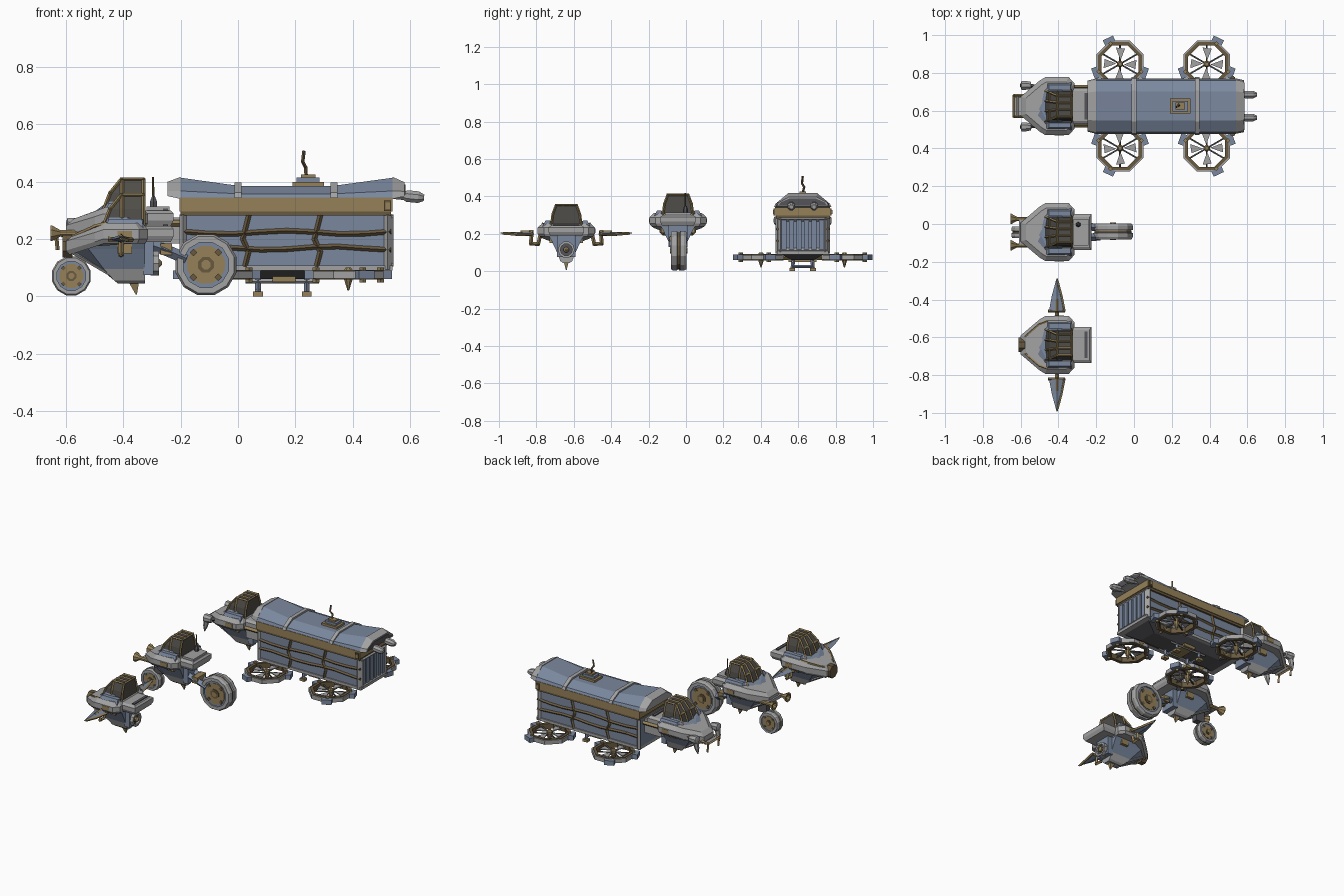
import bpy, bmesh
from math import sin, cos, pi, radians
from mathutils import Vector

if bpy.data.objects.get("Cube"):
    bpy.data.objects.remove(bpy.data.objects["Cube"])


def material(name, r, g, b):
    m = bpy.data.materials.new(name)
    m.use_nodes = True
    m.diffuse_color = (r, g, b, 1)
    m.node_tree.nodes["Principled BSDF"].inputs["Base Color"].default_value = (r, g, b, 1)
    return m


blue = material("slate blue", .195, .245, .34)
grey = material("light steel", .36, .36, .36)
bronze = material("bronze", .3, .22, .1)
brown = material("dark bronze", .14, .1, .05)
glass = material("smoked glass", .08, .075, .065)
dark = material("dark steel", .09, .09, .1)

origin = Vector()
SIDES = (("left", -1), ("right", 1))


def finish(name, bm, mat):
    bmesh.ops.recalc_face_normals(bm, faces=bm.faces)
    mesh = bpy.data.meshes.new(name)
    bm.to_mesh(mesh)
    bm.free()
    mesh.materials.append(mat)
    ob = bpy.data.objects.new(name, mesh)
    ob.location = origin
    bpy.context.collection.objects.link(ob)
    return ob


def loft(name, rings, mat, closed=False):
    """Skin a list of equal point rings; cap the ends unless closed."""
    bm = bmesh.new()
    rows = [[bm.verts.new(p) for p in ring] for ring in rings]
    pairs = list(zip(rows, rows[1:])) + ([(rows[-1], rows[0])] if closed else [])
    for a, b in pairs:
        for i in range(len(a)):
            j = (i + 1) % len(a)
            bm.faces.new((a[i], a[j], b[j], b[i]))
    if not closed:
        bm.faces.new(rows[0])
        bm.faces.new(rows[-1])
    return finish(name, bm, mat)


def rect(x0, x1, half, z, y=0):
    return [(x0, y - half, z), (x1, y - half, z), (x1, y + half, z), (x0, y + half, z)]


def box(name, x, y, z, mat):
    """Box from (low, high) pairs."""
    h = (y[1] - y[0]) / 2
    return loft(name, [rect(x[0], x[1], h, k, y[0] + h) for k in z], mat)


def lathe(name, centre, axis, profile, mat, n=8, closed=False):
    """Revolve (radius, height) pairs round an axis through centre."""
    q = Vector((0, 0, 1)).rotation_difference(Vector(axis))
    rings = [[Vector(centre) + q @ Vector((r * cos(2 * pi * (i + .5) / n), r * sin(2 * pi * (i + .5) / n), h))
              for i in range(n)] for r, h in profile]
    return loft(name, rings, mat, closed)


def bars(name, paths, r, mat):
    """Square bars along each path."""
    bm = bmesh.new()
    for path in paths:
        for a, b in zip(path, path[1:]):
            a, b = Vector(a), Vector(b)
            rot = Vector((0, 0, 1)).rotation_difference(b - a).to_matrix().to_4x4()
            rot.translation = (a + b) / 2
            bmesh.ops.create_cone(bm, cap_ends=True, segments=4, radius1=r, radius2=r,
                                  depth=(b - a).length + r, matrix=rot)
    return finish(name, bm, mat)


def mirrored(half):
    """Close a half outline across the centre line."""
    return [(x, -y, z) for x, y, z in half] + list(reversed(half))


# Shared cockpit pod: plan points are (x, y, droop towards the nose)
PLAN = [(-.6, .05, .04), (-.5, .135, .01), (-.47, .153, 0), (-.345, .153, 0), (-.315, .12, 0)]


def plan_ring(z, s, nose=0):
    return mirrored([(-.43 + (x + .43) * s + (nose if x < -.55 else 0), y * s, z - d) for x, y, d in PLAN])


def hull_ring(x, half, z, droop=0):
    return mirrored([(x, half * .5, z - droop), (x * .6 - .18, half, z), (-.325, half, z)])


def pod(kind):
    loft(kind + "_collar", [plan_ring(.185, .93), plan_ring(.2, 1), plan_ring(.233, 1), plan_ring(.256, .84)], grey)
    loft(kind + "_hood", [plan_ring(.25, .66), plan_ring(.276, .52, .03)], blue)
    loft(kind + "_lower_hull", [hull_ring(-.58, .1, .2, .04), hull_ring(-.57, .08, .165, .015), hull_ring(-.48, .047, .095)], blue)
    loft(kind + "_keel", [hull_ring(-.48, .047, .095), hull_ring(-.42, .032, .055), hull_ring(-.4, .02, .045)], grey)
    bars(kind + "_hull_ribs", [[(-.57, .045 * s, .15), (-.45, .035 * s, .08)] for s in (-1, 1)], .007, grey)
    box(kind + "_hull_back", (-.33, -.295), (-.05, .05), (.075, .19), blue)
    loft(kind + "_rear_deck", [rect(-.33, -.235, .085, .19), rect(-.33, -.225, .095, .21),
                               rect(-.33, -.225, .095, .235), rect(-.33, -.235, .08, .245)], grey)
    box(kind + "_deck_slot", (-.262, -.245), (-.07, .07), (.24, .251), dark)
    loft(kind + "_keel_fin", [rect(-.385, -.345, .014, .055), rect(-.357, -.353, .002, .006)], bronze)
    for side, s in SIDES:
        loft(kind + "_fairing_" + side, [rect(-.47, -.33, .022, .235, .108 * s),
                                         rect(-.45, -.335, .012, .27, .1 * s)], blue)
        box(kind + "_fairing_gap_" + side, (-.45, -.33), sorted((.078 * s, .09 * s)), (.24, .268), dark)
        box(kind + "_side_vent_" + side, (-.42, -.37), sorted((.12 * s, .155 * s)), (.205, .228), bronze)
        box(kind + "_hull_plate_" + side, (-.42, -.37), sorted((.06 * s, .09 * s)), (.15, .185), bronze)
    # glazed cabin with bars along its main edges
    levels = [(-.468, .08, .25), (-.447, .073, .305), (-.407, .055, .354)]
    halves = [[(x, h / 3, z), (x, h, z), (-.405, h, z), (-.33, h, z)] for x, h, z in levels]
    loft(kind + "_cabin_glass", [mirrored(half) for half in halves], glass)
    rings = [mirrored(half) for half in halves]
    paths = list(zip(*rings)) + [rings[2] + rings[2][:1], rings[1][:2], rings[1][-2:]]
    bars(kind + "_cabin_frame", paths, .0065, bronze)
    x, h, z = levels[2]
    bars(kind + "_cabin_roof_bars", [[(x, y, z), (-.33, y, z)] for y in (-h / 3, h / 3)], .006, bronze)


def wheel(name, x, y, z, r, w):
    tyre = [(r * .74, -w), (r * .93, -w), (r, -w * .7), (r, -w * .2), (r * .9, -w * .15),
            (r * .9, w * .15), (r, w * .2), (r, w * .7), (r * .93, w), (r * .74, w)]
    lathe(name + "_tyre", (x, y, z), (0, 1, 0), tyre, grey, 12, True)
    for part, size, width, mat, n in (("_groove", .92, .14, brown, 12), ("_rim", .76, .8, blue, 12),
                                      ("_disc", .62, .88, bronze, 12), ("_cap", .27, 1, brown, 8), ("_axle", .16, 1.1, bronze, 8)):
        lathe(name + part, (x, y, z), (0, 1, 0), [(r * size, -w * width), (r * size, w * width)], mat, n)
    for k in range(4):
        a = k * pi / 2 + pi / 4
        bx, bz = x + r * .56 * cos(a), z + r * .56 * sin(a)
        bars(name + "_notch", [[(bx, y - w * .85, bz), (bx, y + w * .85, bz)]], r * .12, brown)


# Winged flyer
origin = Vector((0, -.64, 0))
pod("flyer")
lathe("flyer_nose_ring", (-.597, 0, .175), (-1, 0, 0), [(.042, -.02), (.042, .015), (.028, .015)], brown, 8)
lathe("flyer_tail_ring", (-.295, 0, .115), (1, 0, 0), [(.045, -.01), (.045, .02), (.032, .02), (.032, -.01)], grey, 10, True)
lathe("flyer_tail_fan", (-.295, 0, .115), (1, 0, 0), [(.034, 0), (.034, .005)], dark, 10)
lathe("flyer_tail_hub", (-.295, 0, .115), (1, 0, 0), [(.016, 0), (.016, .02), (.005, .03)], bronze, 8)
bars("flyer_hood_trim", [[(-.575, .045 * s, .21), (-.5, .11 * s, .245), (-.46, .125 * s, .255)] for s in (-1, 1)], .006, bronze)
for side, s in SIDES:
    loft("flyer_wing_" + side, [[(-.45, .18 * s, .2), (-.41, .18 * s, .215), (-.365, .18 * s, .2), (-.41, .18 * s, .188)],
                                [(-.435, .26 * s, .2), (-.408, .26 * s, .209), (-.38, .26 * s, .2), (-.408, .26 * s, .188)],
                                [(-.41, .352 * s, .206), (-.407, .352 * s, .208), (-.404, .352 * s, .206),
                                 (-.407, .352 * s, .203)]], blue)
    bars("flyer_wing_trim_" + side, [[(-.45, .18 * s, .2), (-.37, .18 * s, .198), (-.386, .26 * s, .197), (-.406, .335 * s, .203)],
                                     [(-.408, .18 * s, .212), (-.408, .24 * s, .209)]], .008, bronze)
    bars("flyer_wing_arm_" + side, [[(-.408, .185 * s, .2), (-.408, .19 * s, .148), (-.408, .15 * s, .145),
                                     (-.408, .14 * s, .19)]], .01, bronze)

# Two-wheeler
origin = Vector((0, -.043, .055))
pod("rider")
wheel("rider_front_wheel", -.582, 0, .016, .07, .03)
wheel("rider_rear_wheel", -.112, .004, .055, .11, .042)
box("rider_front_strut", (-.56, -.5), (-.02, .02), (.07, .14), dark)
for side, s in SIDES:
    bars("rider_rear_fork_" + side, [[(-.32, .03 * s, .13), (-.26, .03 * s, .11), (-.19, .025 * s, .08)]], .02, blue)
    lathe("rider_horn_" + side, (-.6, .07 * s, .165), (-1, 0, 0),
          [(.012, -.05), (.012, .02), (.03, .05), (.03, .055), (.018, .055), (.008, .02)], bronze, 8)
box("rider_horn_mount", (-.61, -.56), (-.075, .075), (.155, .175), grey)
box("rider_fork_joint", (-.27, -.23), (-.045, .045), (.09, .13), bronze)
box("rider_deck_box", (-.32, -.24), (-.07, .07), (.235, .258), grey)
bars("rider_antenna", [[(-.295, .04, .25), (-.297, .04, .36)]], .004, brown)
lathe("rider_antenna_base", (-.295, .04, .265), (0, 0, 1), [(.014, -.02), (.014, .01), (.006, .03)], dark, 6)

# Hauler cockpit and bumper
origin = Vector((0, .624, .055))
pod("hauler")
bars("hauler_bumper", [[(-.57, -.055, .17), (-.635, -.055, .16), (-.635, .055, .16), (-.57, .055, .17)]], .008, bronze)
bars("hauler_bumper_plate", [[(-.615, -.055, .16), (-.615, .055, .16)]], .01, grey)
for side, s in SIDES:
    bars("hauler_prong_" + side, [[(-.635, .055 * s, .16), (-.63, .055 * s, .11)]], .007, bronze)
    lathe("hauler_lamp_" + side, (-.575, .11 * s, .195), (-1, 0, 0), [(.02, -.03), (.026, 0), (.026, .02), (.012, .025)], grey, 8)
    lathe("hauler_claw_" + side, (-.585, .11 * s, .18), (-.2, 0, -1), [(.018, 0), (.014, .04), (.003, .075)], grey, 6)
    bars("hauler_lamp_arm_" + side, [[(-.56, .11 * s, .195), (-.49, .1 * s, .2)]], .01, dark)
    bars("hauler_neck_pipe_" + side, [[(-.32, .1 * s, .2), (-.2, .1 * s, .2)]], .012, bronze)
box("hauler_neck", (-.32, -.19), (-.085, .085), (.13, .22), grey)

# Hauler container
origin = Vector((0, .624, 0))
box("container_wall", (-.2, .528), (-.13, .13), (.1, .3), blue)
box("container_band", (-.205, .54), (-.147, .147), (.297, .345), bronze)
box("container_band_strip", (-.2, .535), (-.142, .142), (.283, .299), brown)
box("container_sill", (-.2, .54), (-.137, .137), (.09, .108), grey)
for side, s in SIDES:
    y = .134 * s
    bars("container_frame_" + side, [[(x, y, .1), (x, y, .28)] for x in (-.192, .522)], .012, grey)
    waves = [[(-.19 + .09 * i, y, z + .006 * sin(i * 1.3 + z * 40)) for i in range(9)] for z in (.168, .223)]
    posts = [[(x, y, .108), (x + .012, y, .155), (x - .008, y, .2), (x + .012, y, .28)] for x in (.025, .275)]
    bars("container_straps_" + side, waves + posts, .009, brown)
    box("band_lamp_" + side, (.51, .535), sorted((.14 * s, .155 * s)), (.298, .335), brown)
    box("band_lamp_lens_" + side, (.515, .53), sorted((.15 * s, .159 * s)), (.305, .328), bronze)
    lathe("rear_exhaust_" + side, (.53, .061 * s, .356), (1, 0, -.1), [(.016, 0), (.016, .05), (.022, .06), (.022, .1), (.012, .12)], grey, 8)
bars("rear_frame", [[(.53, -.12, .11), (.53, .12, .11), (.53, .12, .28), (.53, -.12, .28), (.53, -.12, .11)]], .013, grey)
for i in range(6):
    y = -.1 + .04 * i
    box("rear_slat", (.525, .538), (y - .014, y + .014), (.115, .275), blue)


# Roof
def arch(x, top, w=1, base=.343):
    return mirrored([(x, .145 * w, base), (x, .137 * w, base + (top - base) * .35), (x, .077 * w, top)])


loft("roof", [arch(-.2, .414), arch(0, .386), arch(.335, .386), arch(.54, .414)], blue)
loft("roof_front_visor", [arch(-.246, .4, .93, .35), arch(-.2, .417, 1.01, .34)], grey)
loft("roof_rear_visor", [arch(.54, .417, 1.01, .34), arch(.582, .398, .95, .35)], grey)
loft("roof_rear_recess", [arch(.58, .39, .87, .355), arch(.585, .39, .87, .355)], dark)
for x in (0, .335):
    loft("roof_rib", [arch(x - .012, .397, 1.06), arch(x + .012, .397, 1.06)], grey)
box("hatch_base", (.19, .3), (-.04, .04), (.38, .4), bronze)
box("hatch_top", (.205, .285), (-.028, .028), (.398, .415), blue)
box("hatch_lid", (.22, .27), (-.018, .018), (.412, .425), bronze)
bars("hatch_mast", [[(.238, 0, .42), (.236, .008, .45), (.226, -.004, .47), (.23, 0, .505)]], .006, brown)

# Underbody and skids
loft("belly", [rect(-.18, .52, .12, .095), rect(-.08, .42, .06, .06)], dark)
box("belly_gearbox", (.12, .2), (-.075, .075), (.05, .09), bronze)
for side, s in SIDES:
    for x in (.07, .24):
        bars("skid_leg_" + side, [[(x, .05 * s, .07), (x, .055 * s, .012)]], .01, blue)
        box("skid_foot_" + side, (x - .017, x + .017), sorted((.04 * s, .07 * s)), (0, .016), bronze)
    bars("skid_rail_" + side, [[(.03, .055 * s, .052), (.28, .055 * s, .052)]], .007, grey)
bars("skid_cross_bars", [[(x, -.055, .025), (x, .055, .025)] for x in (.07, .24)], .007, blue)

# Four lift rotors
for side, s in SIDES:
    for place, x, lean in (("front", -.074, 115), ("rear", .385, 65)):
        c = (x, .223 * s, .075)
        tag = "_" + place + "_" + side
        lathe("rotor_ring" + tag, c, (0, 0, 1), [(.12, -.013), (.134, -.013), (.134, .013), (.12, .013)], grey, 8, True)
        lathe("rotor_ring_trim" + tag, c, (0, 0, 1), [(.106, -.017), (.125, -.017), (.125, .017), (.106, .017)], brown, 8, True)
        lathe("rotor_hub" + tag, c, (0, 0, 1), [(.003, -.055), (.018, -.01), (.018, .015), (.01, .025)], bronze, 8)

        def polar(r, deg, z=.075):
            return (x + r * cos(radians(deg)), s * (.223 + r * sin(radians(deg))), z)
        bars("rotor_spokes" + tag, [[polar(0, a), polar(.11, a)] for a in range(30, 390, 60)], .005, dark)
        for a in range(0, 360, 90):
            loft("rotor_blade" + tag, [[polar(.02, a - 8, z), polar(.085, a - 18, z), polar(.09, a + 14, z),
                                        polar(.05, a + 10, z)] for z in (.079, .085)], grey)
        for a in (lean, -20, 200):
            loft("rotor_block" + tag, [[polar(.124, a - 14, z), polar(.155, a - 11, z), polar(.155, a + 11, z),
                                        polar(.124, a + 14, z)] for z in (.06, .09)], blue)
            bars("rotor_clamp" + tag, [[polar(.12, a, .055), polar(.12, a, .095)]], .012, bronze)
        bars("rotor_arm" + tag, [[(x, .05 * s, .082), (x, .12 * s, .075)]], .018, bronze)
